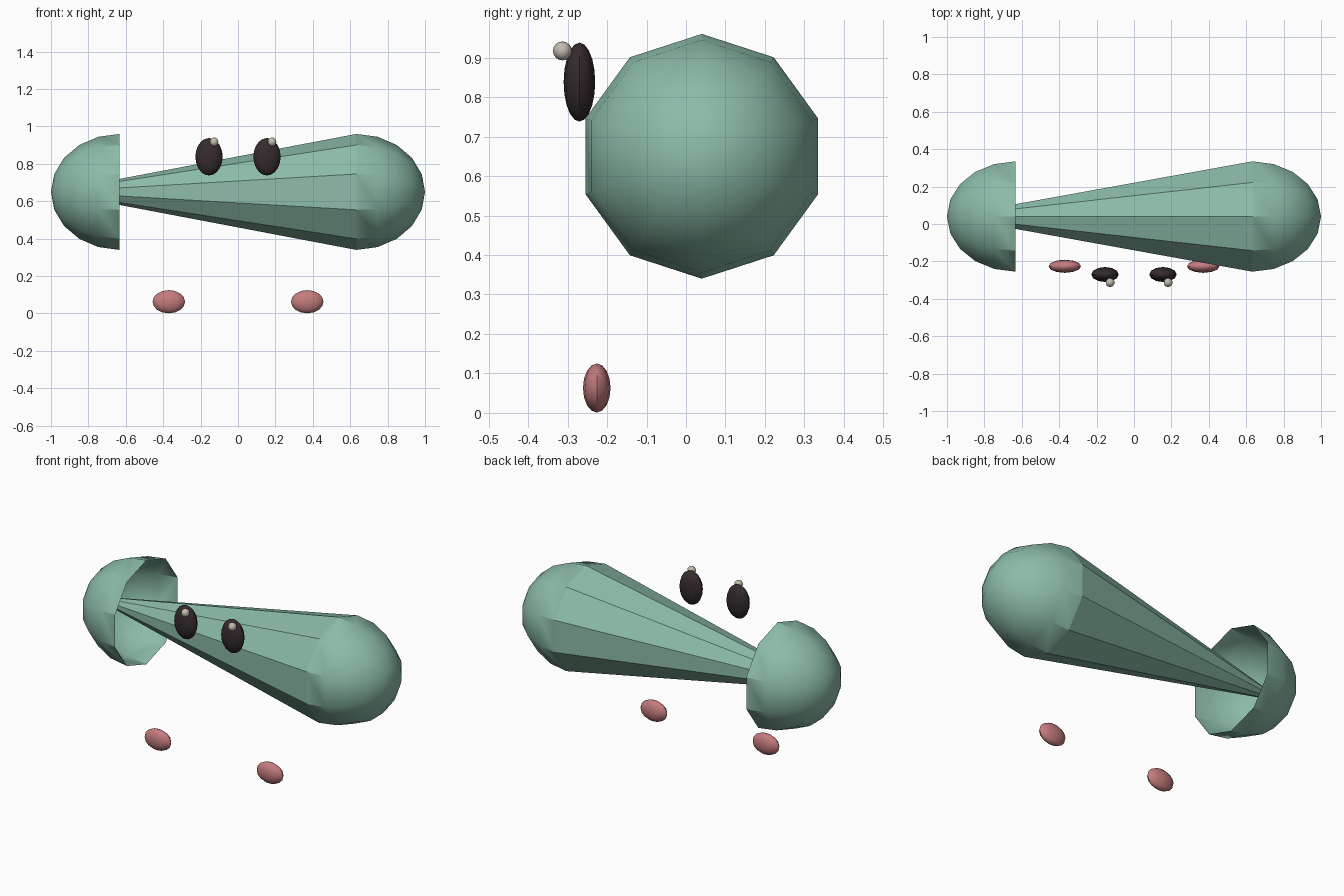
import bpy, bmesh
from math import sin, cos, pi, radians

if "Cube" in bpy.data.objects:
    bpy.data.objects.remove(bpy.data.objects["Cube"])

SIDES = 10
CY, CZ, R = 0.04, 0.65, 0.31      # body axis and radius
RIM, DEPTH = 0.633, 0.367         # cap rim position and cap depth


def material(name, rgb):
    m = bpy.data.materials.new(name)
    m.diffuse_color = (*rgb, 1)
    m.use_nodes = True
    m.node_tree.nodes["Principled BSDF"].inputs["Base Color"].default_value = m.diffuse_color
    return m


green = material("sage_green", (0.26, 0.50, 0.39))
dark = material("eye_dark", (0.035, 0.024, 0.026))
pink = material("cheek_pink", (0.55, 0.20, 0.21))
pale = material("glint_pale", (0.55, 0.50, 0.42))


def smooth(ob, angle):
    bpy.ops.object.select_all(action='DESELECT')
    ob.select_set(True)
    bpy.context.view_layer.objects.active = ob
    bpy.ops.object.shade_smooth_by_angle(angle=radians(angle))


def revolve(name, rings, tip, angle=None):
    """Rings (x, radius) around the body axis, closed by a fan to a tip at x."""
    bm = bmesh.new()
    loops = [[bm.verts.new((x, CY + r * sin(2 * pi * i / SIDES), CZ + r * cos(2 * pi * i / SIDES)))
              for i in range(SIDES)] for x, r in rings]
    end = bm.verts.new((tip, CY, CZ))
    flip = tip > rings[0][0]
    for i in range(SIDES):
        j = (i + 1) % SIDES
        faces = [(a[i], a[j], b[j], b[i]) for a, b in zip(loops, loops[1:])]
        faces.append((loops[-1][i], loops[-1][j], end))
        for f in faces:
            bm.faces.new(f[::-1] if flip else f)
    me = bpy.data.meshes.new(name)
    bm.to_mesh(me)
    bm.free()
    ob = bpy.data.objects.new(name, me)
    bpy.context.collection.objects.link(ob)
    me.materials.append(green)
    if angle:
        smooth(ob, angle)


def ellipsoid(name, loc, radii, mat, segs=12, rings=8):
    bpy.ops.mesh.primitive_uv_sphere_add(segments=segs, ring_count=rings, radius=1, location=loc)
    ob = bpy.context.object
    ob.name = name
    ob.scale = radii
    bpy.ops.object.transform_apply(location=False, rotation=False, scale=True)
    ob.data.materials.append(mat)
    smooth(ob, 40)


# Body: tapered fan running from the right rim to the left pole
revolve("body_taper", [(RIM, R)], -1.0)

# Rounded end caps, the left one an open shell
for side, label in ((-1, "left"), (1, "right")):
    profile = [(side * (RIM + DEPTH * sin(k * pi / 10)), R * cos(k * pi / 10)) for k in range(5)]
    revolve(label + "_end_cap", profile, side * 1.0, 35)

# Face: eyes, glints and cheeks
for side, label in ((-1, "left"), (1, "right")):
    ellipsoid(label + "_eye", (side * 0.155, -0.27, 0.838), (0.073, 0.04, 0.1), dark, 12, 10)
    ellipsoid(label + "_eye_glint", (side * 0.155 + 0.027, -0.313, 0.917), (0.024,) * 3, pale, 10, 8)
    ellipsoid(label + "_cheek", (side * 0.37, -0.226, 0.063), (0.087, 0.035, 0.062), pink, 12, 8)
